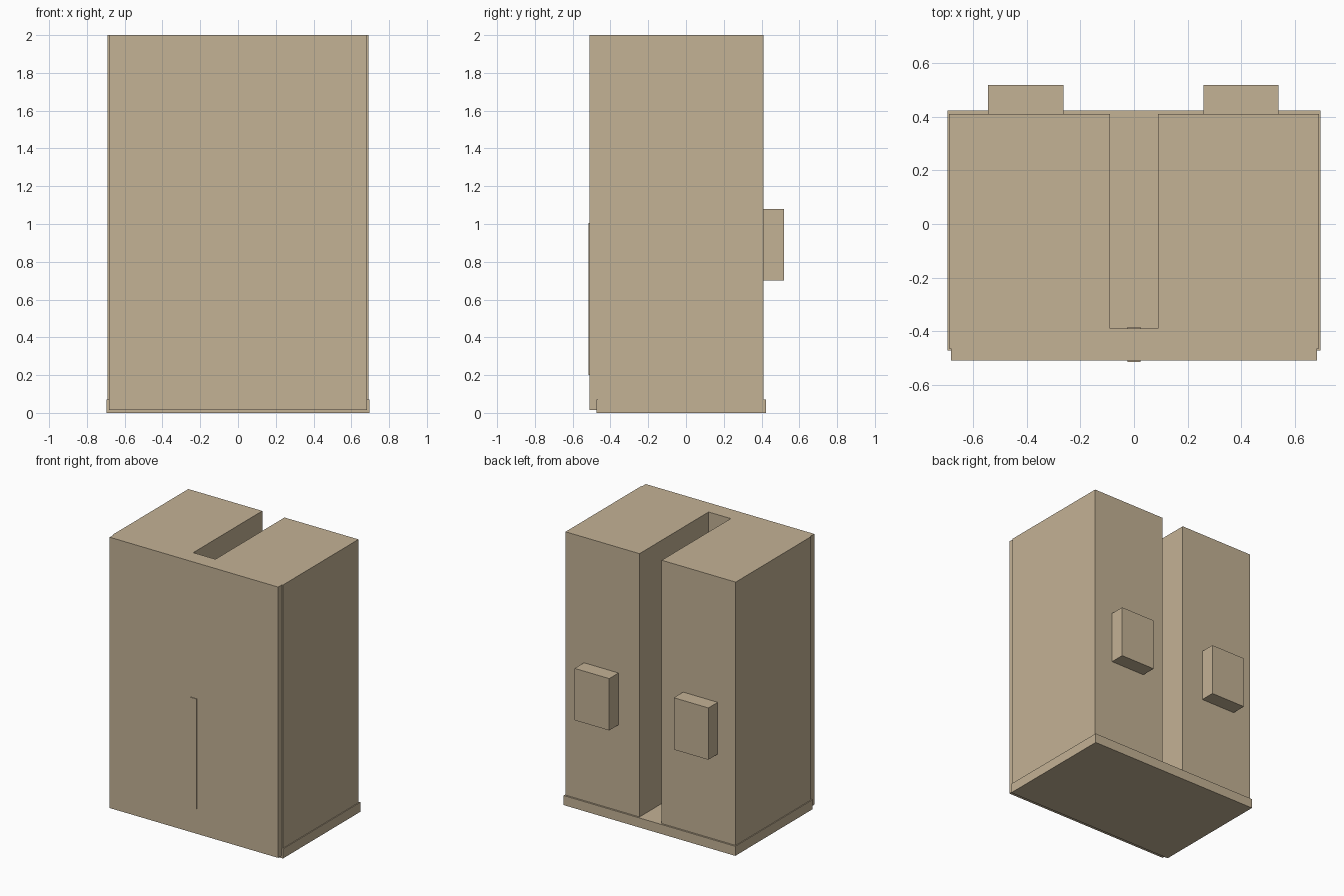
import bpy
import bmesh

cube = bpy.data.objects.get("Cube")
if cube:
    bpy.data.objects.remove(cube, do_unlink=True)

# Single tan colour
tan = bpy.data.materials.new("tan")
tan.use_nodes = True
colour = (0.55, 0.445, 0.30, 1)
tan.diffuse_color = colour
tan.node_tree.nodes["Principled BSDF"].inputs["Base Color"].default_value = colour


def prism(name, outline, z0, z1):
    """Extrude a plan outline from z0 up to z1."""
    bm = bmesh.new()
    face = bm.faces.new([bm.verts.new((x, y, z0)) for x, y in outline])
    top = bmesh.ops.extrude_face_region(bm, geom=[face])["geom"]
    verts = [v for v in top if isinstance(v, bmesh.types.BMVert)]
    bmesh.ops.translate(bm, verts=verts, vec=(0, 0, z1 - z0))
    bmesh.ops.recalc_face_normals(bm, faces=bm.faces)
    mesh = bpy.data.meshes.new(name)
    bm.to_mesh(mesh)
    bm.free()
    mesh.materials.append(tan)
    obj = bpy.data.objects.new(name, mesh)
    bpy.context.collection.objects.link(obj)
    return obj


def box(name, x0, x1, y0, y1, z0, z1):
    return prism(name, [(x0, y0), (x1, y0), (x1, y1), (x0, y1)], z0, z1)


# Body: U-shaped plan with a stepped front and a slot open to the back
half = [(0.683, -0.51), (0.683, -0.465), (0.69, -0.465),
        (0.69, 0.41), (0.09, 0.41), (0.09, -0.39)]
body_plan = half + [(-x, y) for x, y in reversed(half)]
prism("body", body_plan, 0.015, 2.0)

# Base plate under the body
box("base_plate", -0.696, 0.696, -0.473, 0.423, 0, 0.07)

# Thin strip through the front wall
box("front_strip", -0.025, 0.025, -0.515, -0.385, 0.2, 1.005)

# Blocks on the back
for name, x in (("left_back_block", 0.40), ("right_back_block", -0.404)):
    box(name, x - 0.14, x + 0.14, 0.40, 0.518, 0.7, 1.08)
